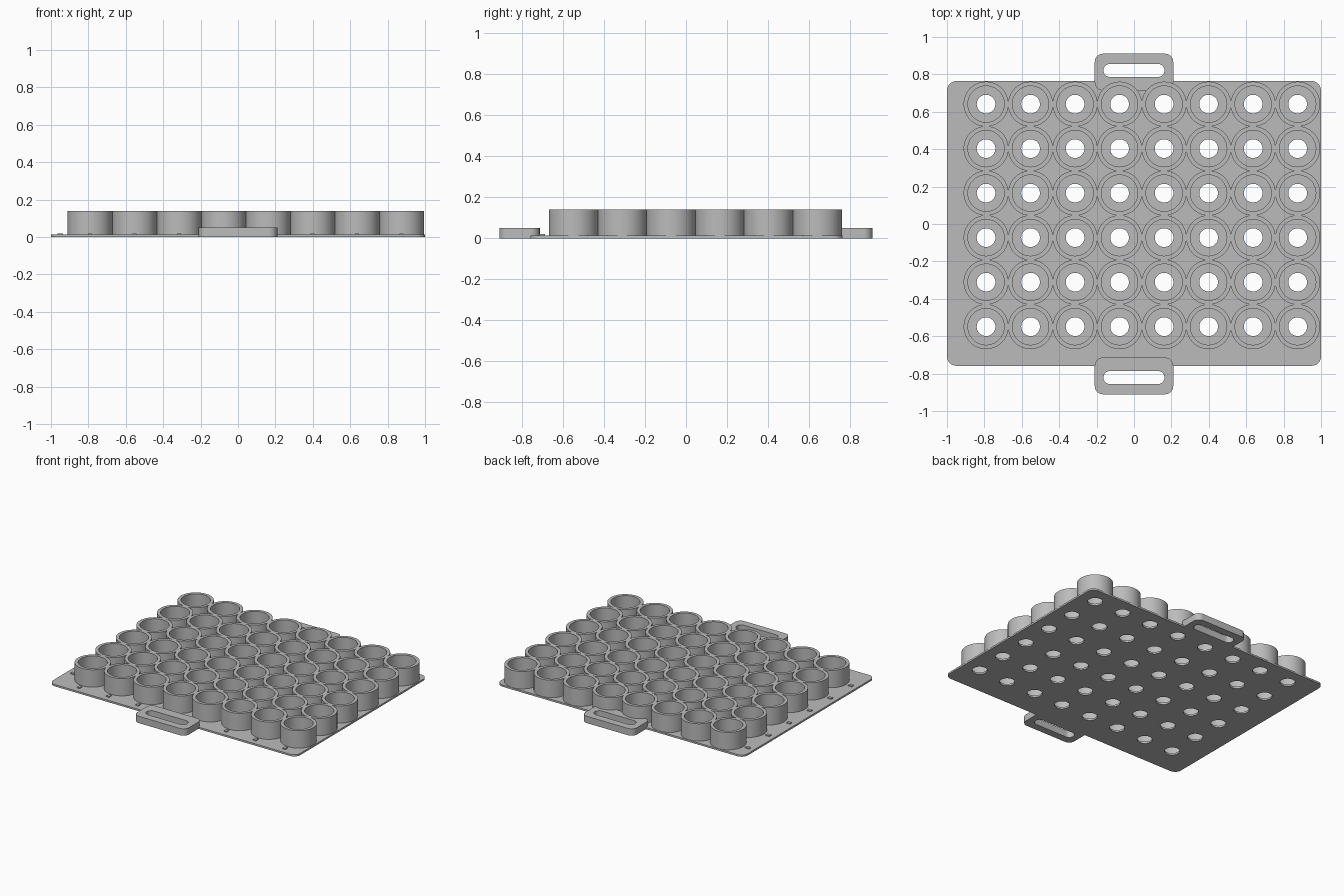
import bpy, bmesh, math
from mathutils import Matrix

if "Cube" in bpy.data.objects:
    bpy.data.objects.remove(bpy.data.objects["Cube"])

PITCH = 0.238
COLS = [-0.791 + PITCH * i for i in range(8)]
ROWS = [-0.549 + PITCH * j for j in range(6)]
R_OUT, R_IN, R_HOLE = 0.12, 0.097, 0.05
PLATE_TOP, CUP_TOP, HANDLE_TOP = 0.013, 0.14, 0.05

grey = bpy.data.materials.new("light grey plastic")
grey.use_nodes = True
colour = (0.5, 0.5, 0.5, 1)
grey.diffuse_color = colour
grey.node_tree.nodes["Principled BSDF"].inputs["Base Color"].default_value = colour


def finish(name, bm):
    bmesh.ops.recalc_face_normals(bm, faces=bm.faces)
    mesh = bpy.data.meshes.new(name)
    bm.to_mesh(mesh)
    bm.free()
    mesh.materials.append(grey)
    obj = bpy.data.objects.new(name, mesh)
    bpy.context.collection.objects.link(obj)
    return obj


def activate(obj):
    bpy.ops.object.select_all(action='DESELECT')
    obj.select_set(True)
    bpy.context.view_layer.objects.active = obj


def smooth(obj):
    activate(obj)
    bpy.ops.object.shade_smooth_by_angle(angle=math.radians(30))


def slab(name, cx, cy, w, d, z0, z1, radius):
    """Box with rounded vertical corners."""
    bm = bmesh.new()
    bmesh.ops.create_cube(bm, size=1)
    bmesh.ops.scale(bm, vec=(w, d, z1 - z0), verts=bm.verts)
    bmesh.ops.translate(bm, vec=(cx, cy, (z0 + z1) / 2), verts=bm.verts)
    if radius:
        upright = [e for e in bm.edges
                   if abs(e.verts[0].co.z - e.verts[1].co.z) > (z1 - z0) / 2]
        bmesh.ops.bevel(bm, geom=upright, offset=radius, segments=10,
                        profile=0.5, affect='EDGES')
    return finish(name, bm)


def cylinder_grid(name, radius, z0, z1, rows):
    """One cylinder at every cell of the given rows."""
    bm = bmesh.new()
    for x in COLS:
        for y in rows:
            bmesh.ops.create_cone(
                bm, cap_ends=True, segments=48, radius1=radius, radius2=radius,
                depth=z1 - z0, matrix=Matrix.Translation((x, y, (z0 + z1) / 2)))
    return finish(name, bm)


def cut(obj, cutter):
    cutter.hide_render = True
    mod = obj.modifiers.new("cut", 'BOOLEAN')
    mod.operation = 'DIFFERENCE'
    mod.solver = 'EXACT'
    mod.object = cutter
    activate(obj)
    bpy.ops.object.modifier_apply(modifier=mod.name)
    bpy.data.objects.remove(cutter)


# Base plate with a drain hole under each cup
plate = slab("base_plate", 0, 0.003, 2.0, 1.522, 0, PLATE_TOP, 0.05)
cut(plate, cylinder_grid("hole_cutter", R_HOLE, -0.1, 0.1, ROWS))
smooth(plate)

# Carrying handles, slotted; the back one is cleared out of the cup bores
for name, side in (("front_handle", -1), ("back_handle", 1)):
    handle = slab(name, 0, side * 0.812, 0.42, 0.197, 0, HANDLE_TOP, 0.045)
    cut(handle, slab("slot_cutter", 0, side * 0.821, 0.326, 0.07, -0.1, 0.1, 0.0348))
    if side > 0:
        cut(handle, cylinder_grid("bore_cutter", R_IN + 0.005, PLATE_TOP, 0.2, ROWS[-1:]))
    smooth(handle)

# Cup wall, spun from its rectangular section
bm = bmesh.new()
z0 = PLATE_TOP / 2
section = [bm.verts.new((r, 0, z)) for r, z in
           ((R_OUT, z0), (R_OUT, CUP_TOP), (R_IN, CUP_TOP), (R_IN, z0))]
edges = [bm.edges.new((section[i], section[(i + 1) % 4])) for i in range(4)]
bmesh.ops.spin(bm, geom=section + edges, cent=(0, 0, 0), axis=(0, 0, 1),
               angle=math.tau, steps=64)
bmesh.ops.remove_doubles(bm, verts=bm.verts, dist=0.0001)
cup = finish("cup", bm)
smooth(cup)
for j, y in enumerate(ROWS):
    for i, x in enumerate(COLS):
        copy = bpy.data.objects.new(f"cup_row{j + 1}_column{i + 1}", cup.data)
        copy.location = (x, y, 0)
        bpy.context.collection.objects.link(copy)
bpy.data.objects.remove(cup)

# Small raised index marks along the left and front margins
for i, x in enumerate(COLS):
    slab(f"column_mark_{i + 1}", x, -0.703, 0.022, 0.03, PLATE_TOP - 0.003, 0.02, 0)
for j, y in enumerate(ROWS):
    slab(f"row_mark_{j + 1}", -0.95, y, 0.03, 0.022, PLATE_TOP - 0.003, 0.02, 0)
